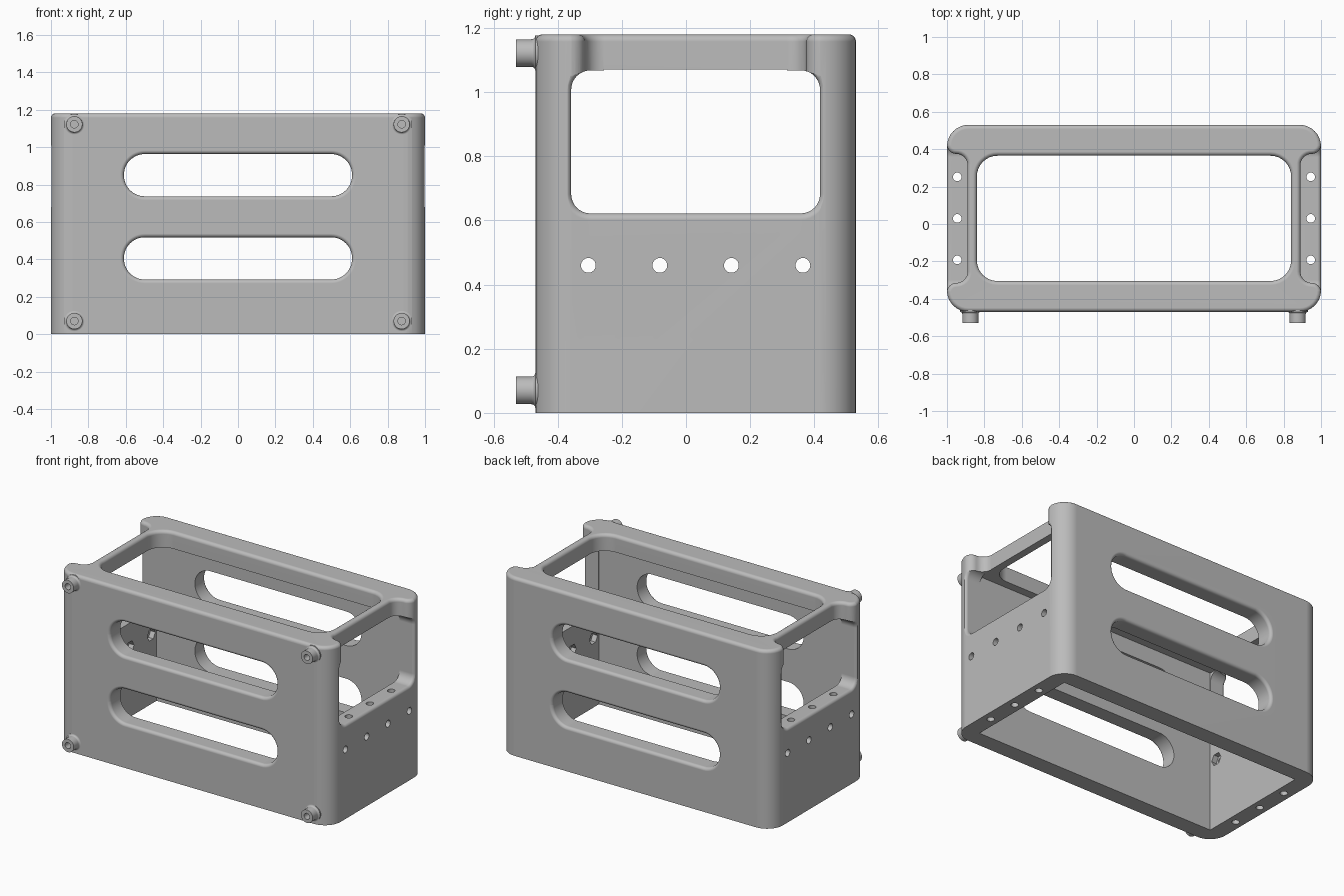
import bpy, bmesh, math
from mathutils import Vector

if "Cube" in bpy.data.objects:
    bpy.data.objects.remove(bpy.data.objects["Cube"])

CY = 0.03        # middle of the box in y
H = 1.18         # box height
WALL_X, WALL_Y = 0.89, 0.39   # cavity half sizes
LIP_Z = 1.07     # underside of the top rim
EDGE = 0.022     # top edge rounding

grey = bpy.data.materials.new("plain grey")
grey.use_nodes = True
grey.diffuse_color = (0.5, 0.5, 0.5, 1)
grey.node_tree.nodes["Principled BSDF"].inputs["Base Color"].default_value = (0.5, 0.5, 0.5, 1)


def rounded_rect(cu, cv, hu, hv, r, n=8):
    pts = []
    for q, (su, sv) in enumerate([(1, 1), (-1, 1), (-1, -1), (1, -1)]):
        for i in range(n + 1):
            a = math.radians(90 * (q + i / n))
            pts.append((cu + su * (hu - r) + r * math.cos(a),
                        cv + sv * (hv - r) + r * math.sin(a)))
    return pts


def circle(cu, cv, r, n=32):
    return [(cu + r * math.cos(2 * math.pi * i / n), cv + r * math.sin(2 * math.pi * i / n))
            for i in range(n)]


def place(u, v, w, axis):
    return Vector({'X': (w, u, v), 'Y': (u, w, v), 'Z': (u, v, w)}[axis])


def loft(bm, sections, axis):
    """Skin a list of (outline, position along axis) into a closed solid."""
    rings = [[bm.verts.new(place(u, v, w, axis)) for u, v in pts] for pts, w in sections]
    n = len(rings[0])
    faces = [bm.faces.new(rings[0]), bm.faces.new(rings[-1])]
    for a, b in zip(rings, rings[1:]):
        for i in range(n):
            faces.append(bm.faces.new((a[i], a[(i + 1) % n], b[(i + 1) % n], b[i])))
    bmesh.ops.recalc_face_normals(bm, faces=faces)


def rounding(r, steps=6):
    """Pairs of (sideways offset, depth below the surface) for a rounded edge."""
    for i in range(steps + 1):
        a = math.pi / 2 * i / steps
        yield r * (1 - math.cos(a)), r * (1 - math.sin(a))


def flared(bm, outline, start, surface, r, axis):
    """Cutter that widens with a rounded edge where it leaves the surface."""
    out = 1 if surface > start else -1
    sections = [(outline(0), start)]
    sections += [(outline(d), surface - out * depth) for d, depth in rounding(r)]
    sections.append((outline(r), surface + out * 0.1))
    loft(bm, sections, axis)


def make_object(name, bm):
    mesh = bpy.data.meshes.new(name)
    bm.to_mesh(mesh)
    bm.free()
    obj = bpy.data.objects.new(name, mesh)
    obj.data.materials.append(grey)
    bpy.context.collection.objects.link(obj)
    return obj


def combine(target, bm, operation='DIFFERENCE'):
    tool = make_object("tool", bm)
    tool.hide_render = True
    mod = target.modifiers.new("combine", 'BOOLEAN')
    mod.operation, mod.solver, mod.object = operation, 'EXACT', tool
    bpy.context.view_layer.objects.active = target
    bpy.ops.object.modifier_apply(modifier=mod.name)
    bpy.data.objects.remove(tool)


# Outer shell with rounded corners and rounded top edge
bm = bmesh.new()
sections = [(rounded_rect(0, CY, 1, 0.5, 0.115), 0)]
for d, depth in rounding(EDGE):
    sections.append((rounded_rect(0, CY, 1 - d, 0.5 - d, 0.115 - d), H - depth))
loft(bm, sections, 'Z')
frame = make_object("box_frame", bm)

# Mounting bosses on the front
boss_spots = [(sx * 0.875, z) for sx in (-1, 1) for z in (0.07, 1.122)]
bm = bmesh.new()
for x, z in boss_spots:
    sections = [(circle(x, z, 0.055), -0.44)]
    for d, depth in reversed(list(rounding(0.012))):
        sections.append((circle(x, z, 0.043 + d), -0.47 - depth))
    sections.append((circle(x, z, 0.043), -0.53))
    loft(bm, sections, 'Y')
combine(frame, bm, 'UNION')

# Main cavity, open at the bottom
bm = bmesh.new()
cavity = [(WALL_X, CY + WALL_Y), (-WALL_X, CY + WALL_Y),
          (-WALL_X, CY - WALL_Y), (WALL_X, CY - WALL_Y)]
loft(bm, [(cavity, -0.1), (cavity, LIP_Z)], 'Z')
combine(frame, bm)

# Top opening
bm = bmesh.new()
flared(bm, lambda d: rounded_rect(0, CY, 0.84 + d, 0.335 + d, 0.11 + d), 0.9, H, EDGE, 'Z')
combine(frame, bm)

# Side windows
bm = bmesh.new()
for sx in (-1, 1):
    flared(bm, lambda d: rounded_rect(CY, 0.845, 0.388 + d, 0.223 + d, 0.06 + d),
           sx * 0.88, sx * 1.0, 0.02, 'X')
combine(frame, bm)


# Notches above the windows, leaving a narrow bar and curved corner posts
def notch(sx, d):
    half = []
    for i in range(9):                       # hollow inner corner
        a = math.pi / 2 * i / 8
        half.append((0.95 - (0.06 + d) * math.cos(a), 0.285 + (0.06 + d) * math.sin(a)))
    for i in range(1, 9):                    # rounded post edge
        a = math.pi / 2 * i / 8
        half.append((0.95 + (0.05 - d) * math.sin(a), 0.395 - (0.05 - d) * math.cos(a)))
    half.append((1.1, 0.395))
    return [(sx * x, CY + y) for x, y in half] + [(sx * x, CY - y) for x, y in reversed(half)]


bm = bmesh.new()
for sx in (-1, 1):
    flared(bm, lambda d: notch(sx, d), 0.95, H, EDGE, 'Z')
combine(frame, bm)

# Long slots in the front and back walls
bm = bmesh.new()
for start, surface in ((-0.3, -0.47), (0.36, 0.53)):
    for z in (0.405, 0.85):
        flared(bm, lambda d: rounded_rect(0, z, 0.61 + d, 0.113 + d, 0.112 + d, 12),
               start, surface, 0.02, 'Y')
combine(frame, bm)

# Screw holes through the side walls, down the side ledges and into the bosses
bm = bmesh.new()
side_ys = [CY + (i - 1.5) * 0.223 for i in range(4)]
for sx in (-1, 1):
    for y in side_ys:
        loft(bm, [(circle(y, 0.46, 0.023, 24), sx * w) for w in (0.8, 1.1)], 'X')
    for y in (-0.192, 0.03, 0.252):
        loft(bm, [(circle(sx * 0.945, y, 0.023, 24), w) for w in (-0.1, 0.8)], 'Z')
for x, z in boss_spots:
    loft(bm, [(circle(x, z, 0.02, 24), w) for w in (-0.6, -0.4)], 'Y')
combine(frame, bm)

# Hexagonal nut pockets inside the side walls
bm = bmesh.new()
for sx in (-1, 1):
    for y in side_ys:
        loft(bm, [(circle(y, 0.46, 0.042, 6), sx * w) for w in (0.85, 0.925)], 'X')
combine(frame, bm)

# Smooth curved areas, keep hard edges and flat walls clean
bpy.ops.object.select_all(action='DESELECT')
frame.select_set(True)
bpy.context.view_layer.objects.active = frame
bpy.ops.object.shade_smooth_by_angle(angle=math.radians(30))
weighted = frame.modifiers.new("clean_normals", 'WEIGHTED_NORMAL')
weighted.keep_sharp = True
